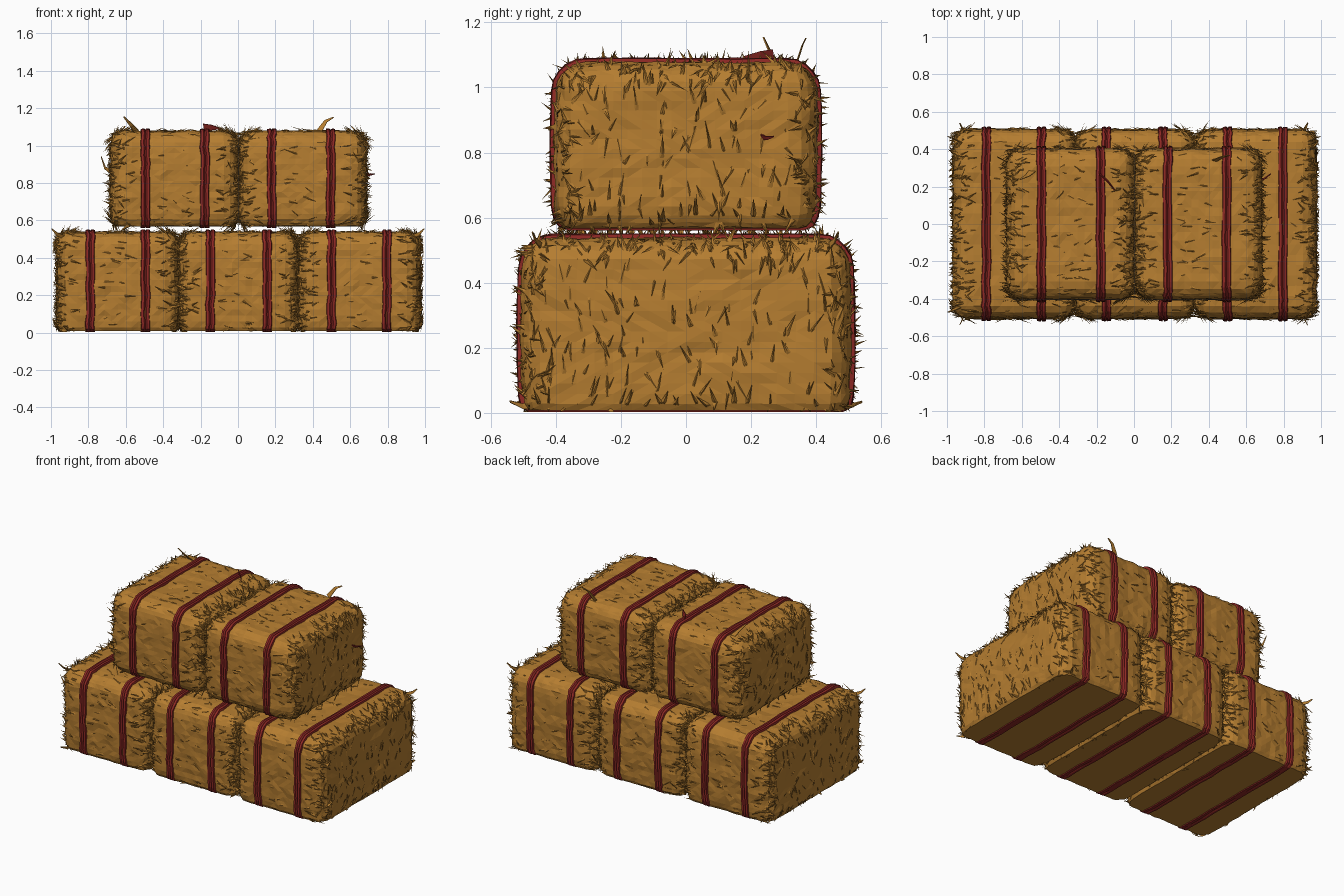
import bpy, bmesh, math, random
from mathutils import Vector, noise

random.seed(7)
if "Cube" in bpy.data.objects:
    bpy.data.objects.remove(bpy.data.objects["Cube"])


def material(name, rgb):
    m = bpy.data.materials.new(name)
    m.use_nodes = True
    m.diffuse_color = (*rgb, 1)
    bsdf = m.node_tree.nodes["Principled BSDF"]
    bsdf.inputs["Base Color"].default_value = (*rgb, 1)
    bsdf.inputs["Roughness"].default_value = 0.9
    return m


STRAW = material("golden straw", (0.46, 0.205, 0.03))
RED = material("red twine", (0.27, 0.022, 0.018))


def finish(bm, name, mat):
    me = bpy.data.meshes.new(name)
    bm.to_mesh(me)
    bm.free()
    me.materials.append(mat)
    ob = bpy.data.objects.new(name, me)
    bpy.context.collection.objects.link(ob)
    return ob


def bulge(p, cz, hy, hz):
    # sides bow out slightly at mid height
    s = max(-1, min(1, (p.z - cz) / hz))
    p.y *= 1 + 0.025 * (1 - s * s)
    return p


def blade(bm, base, along, normal, length, width, lift):
    # folded, pointed blade of straw lying on a surface
    side = along.cross(normal).normalized() * width / 2
    mid = base + along * length * 0.3 + normal * (0.004 + lift * 0.3)
    tip = base + along * length + normal * lift
    pts = [base - side, base + side, mid, tip]
    for p in pts:
        p.z = max(p.z, 0.003)
        p.x = max(-0.992, min(0.992, p.x))
    a, b, m, t = [bm.verts.new(p) for p in pts]
    for f in ((a, b, m), (a, m, t), (m, b, t)):
        bm.faces.new(f)


def bale(name, cx, hx, hy, z0, z1, cut, radius, straps, count):
    # rounded block with a flat cut underside
    low = z0 - cut
    cz, hz = (low + z1) / 2, (z1 - low) / 2
    half = Vector((hx, hy, hz))
    inner = half - Vector((radius,) * 3)
    centre = Vector((cx, 0, cz))
    bm = bmesh.new()
    bmesh.ops.create_cube(bm, size=2)
    bmesh.ops.subdivide_edges(bm, edges=bm.edges[:], cuts=17, use_grid_fill=True)
    for v in bm.verts:
        p = Vector([v.co[i] * half[i] for i in range(3)])
        q = Vector([max(-inner[i], min(inner[i], p[i])) for i in range(3)])
        n = (p - q).normalized()
        wob = noise.noise((q + centre) * 14) * 0.007 + random.uniform(-0.003, 0.003)
        v.co = bulge(centre + q + n * (radius + wob), cz, hy, hz)
        v.co.z = max(v.co.z, z0)
    bmesh.ops.dissolve_degenerate(bm, dist=0.001, edges=bm.edges[:])
    bmesh.ops.triangulate(bm, faces=bm.faces[:])
    bmesh.ops.recalc_face_normals(bm, faces=bm.faces[:])
    bm.normal_update()
    faces = [(f.calc_center_median(), f.normal.copy(), f.calc_area())
             for f in bm.faces if f.normal.z > -0.8]

    # denser straw along the rounded edges of the two ends
    def weight(item):
        c, n, area = item
        off = abs(c.x - cx)
        return area * (7 if off > hx - 0.07 and abs(n.x) < 0.93 else 1.3 if abs(n.x) > 0.9 else 1)

    hay = bmesh.new()
    for c, n, _ in random.choices(faces, [weight(f) for f in faces], k=count):
        sign = math.copysign(1, c.x - cx)
        if abs(n.x) > 0.85:
            d = Vector((0, random.gauss(0, 0.35), random.choice((-1, 1, 1))))
        else:
            d = Vector((sign * random.choice((1, 1, -0.8)),
                        random.gauss(0, 0.3), random.gauss(0, 0.3)))
        d = (d - n * d.dot(n)).normalized()
        edge = abs(c.x - cx) > hx - 0.08
        length = random.uniform(0.035, 0.09)
        if any(abs(c.x + d.x * length * k - s) < 0.032 for s in straps for k in (0, 0.5, 1)):
            continue
        lift = random.uniform(0.003, 0.016) + (random.uniform(0, 0.008) if edge else 0)
        blade(hay, c - n * 0.004, d, n, length, random.uniform(0.008, 0.024), lift)
    finish(bm, name, STRAW)
    finish(hay, name + "_loose_straw", STRAW)

    # two-strand twine bands wrapped round the bale
    for k, sx in enumerate(straps):
        ring = []
        for j, (sy, sz) in enumerate(((1, 1), (-1, 1), (-1, -1), (1, -1))):
            for i in range(6):
                a = math.radians(90 * j + 18 * i)
                ring.append(Vector((0, sy * inner.y + radius * math.cos(a),
                                    cz + sz * inner.z + radius * math.sin(a))))
            a = math.radians(90 * j + 90)
            nxt = ((-1, 1), (-1, -1), (1, -1), (1, 1))[j]
            end = Vector((0, nxt[0] * inner.y + radius * math.cos(a),
                          cz + nxt[1] * inner.z + radius * math.sin(a)))
            ring += [ring[-1].lerp(end, t / 8) for t in range(1, 8)]
        sm = bmesh.new()
        rows = []
        for p in ring:
            p = bulge(p.copy(), cz, hy, hz)
            p.z = max(p.z, z0)
            out = Vector((0, max(0, abs(p.y) - inner.y) * math.copysign(1, p.y),
                          max(0, abs(p.z - cz) - inner.z) * math.copysign(1, p.z - cz)))
            if p.z <= z0 + 0.001:
                out = Vector((0, 0, -1))
            out.normalize()
            drift = random.uniform(-0.004, 0.004)
            row = []
            for u, h in ((-1, -0.006), (-0.85, 0.011), (-0.3, 0.013), (0, 0.003),
                         (0.3, 0.013), (0.85, 0.011), (1, -0.006)):
                w = p + out * (h + random.uniform(-0.002, 0.002))
                w.x = sx + drift + u * 0.025
                w.z = max(w.z, z0 - 0.006)
                row.append(sm.verts.new(w))
            rows.append(row)
        for r, row in enumerate(rows):
            nxt = rows[(r + 1) % len(rows)]
            for i in range(6):
                sm.faces.new((row[i], row[i + 1], nxt[i + 1], nxt[i]))
        bmesh.ops.recalc_face_normals(sm, faces=sm.faces[:])
        finish(sm, f"{name}_strap_{k + 1}", RED)


# bottom row of three bales, then two on top
bale("lower_bale_right", -0.642, 0.325, 0.495, 0.008, 0.537, 0.045, 0.085, (-0.79, -0.495), 1100)
bale("lower_bale_middle", 0.004, 0.318, 0.495, 0.008, 0.537, 0.045, 0.085, (-0.148, 0.155), 1100)
bale("lower_bale_left", 0.65, 0.325, 0.495, 0.008, 0.537, 0.045, 0.085, (0.5, 0.795), 1100)
bale("upper_bale_right", -0.34, 0.34, 0.395, 0.566, 1.077, 0.02, 0.085, (-0.495, -0.178), 950)
bale("upper_bale_left", 0.345, 0.338, 0.395, 0.566, 1.077, 0.02, 0.085, (0.18, 0.495), 950)


def wisp(name, pts, width, mat):
    # flat tapering ribbon along a short path
    bm = bmesh.new()
    pts = [Vector(p) for p in pts]
    side = (pts[1] - pts[0]).cross(Vector((0.4, 1, 0.2))).normalized()
    prev = None
    for i, p in enumerate(pts):
        w = side * width * (1 - 0.8 * i / (len(pts) - 1)) / 2
        cur = (bm.verts.new(p - w), bm.verts.new(p + w))
        if prev:
            bm.faces.new((prev[0], prev[1], cur[1], cur[0]))
        prev = cur
    ob = finish(bm, name, mat)
    ob.modifiers.new("thickness", "SOLIDIFY").thickness = 0.004


# stray curls, corner tips and twine ends
wisp("curl_back_left", [(0.43, 0.34, 1.07), (0.47, 0.36, 1.13), (0.51, 0.37, 1.15)], 0.03, STRAW)
wisp("curl_back_right", [(-0.54, 0.29, 1.07), (-0.57, 0.26, 1.11), (-0.61, 0.24, 1.155)], 0.035, STRAW)
wisp("curl_side", [(-0.67, 0.33, 0.86), (-0.71, 0.35, 0.88), (-0.73, 0.36, 0.94)], 0.025, STRAW)
for x in (-1, 1):
    for y in (-1, 1):
        wisp("corner_tip", [(x * 0.9, y * 0.45, 0.03), (x * 0.91, y * 0.5, 0.02),
                            (x * 0.93, y * 0.54, 0.035)], 0.03, STRAW)
        wisp("rim_tip", [(x * 0.93, y * 0.44, 0.51), (x * 0.97, y * 0.46, 0.53),
                         (x * 0.995, y * 0.47, 0.555)], 0.025, STRAW)
wisp("twine_end_top", [(-0.18, 0.27, 1.093), (-0.14, 0.23, 1.097), (-0.1, 0.18, 1.092)], 0.05, RED)
wisp("twine_end_side", [(0.67, 0.23, 0.85), (0.705, 0.25, 0.845), (0.73, 0.27, 0.85)], 0.02, RED)
